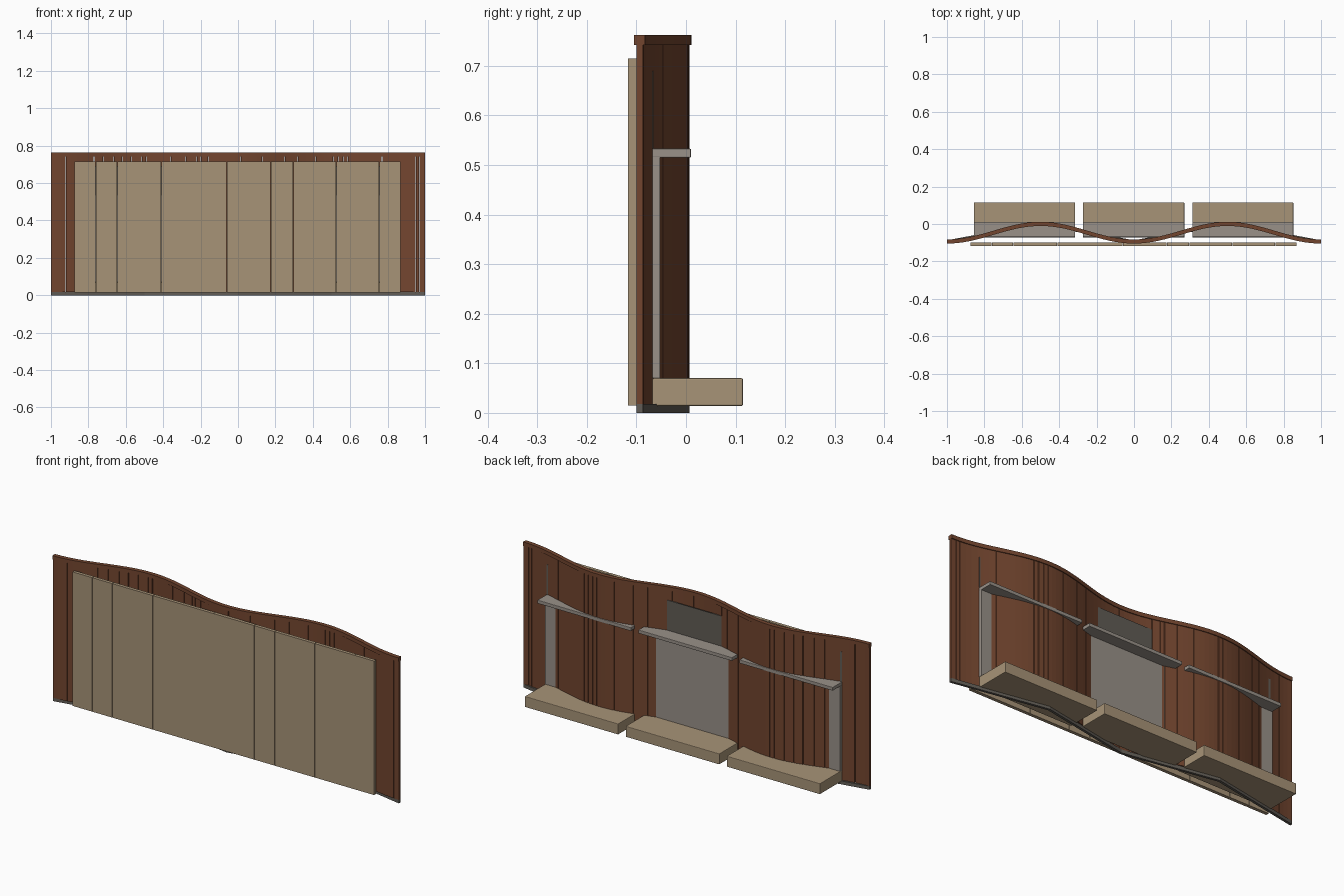
import bpy, bmesh, math

cube = bpy.data.objects.get("Cube")
if cube:
    bpy.data.objects.remove(cube, do_unlink=True)


def material(name, rgb):
    m = bpy.data.materials.new(name)
    m.use_nodes = True
    m.diffuse_color = (*rgb, 1)
    bsdf = next(n for n in m.node_tree.nodes if n.type == 'BSDF_PRINCIPLED')
    bsdf.inputs["Base Color"].default_value = (*rgb, 1)
    return m


BROWN = material("brown wood", (0.17, 0.06, 0.028))
TAN = material("tan board", (0.39, 0.295, 0.185))
GREY = material("warm grey", (0.32, 0.285, 0.25))
DARK = material("dark grey", (0.12, 0.108, 0.092))


def finish(name, bm, mat):
    bmesh.ops.recalc_face_normals(bm, faces=bm.faces)
    me = bpy.data.meshes.new(name)
    bm.to_mesh(me)
    bm.free()
    me.materials.append(mat)
    ob = bpy.data.objects.new(name, me)
    bpy.context.collection.objects.link(ob)
    return ob


def box(name, x, y, z, mat, bevel=0):
    bm = bmesh.new()
    bmesh.ops.create_cube(bm, size=1)
    for v in bm.verts:
        v.co = [r[0] if c < 0 else r[1] for c, r in zip(v.co, (x, y, z))]
    ob = finish(name, bm, mat)
    if bevel:
        mod = ob.modifiers.new("soft edges", 'BEVEL')
        mod.width = bevel
        mod.segments = 2
    return ob


def wave(x):
    return -0.0465 - 0.047 * math.cos(2 * math.pi * x)


def strip(bm, x0, x1, half, z0, z1, step):
    """Solid ribbon following the wave from x0 to x1."""
    n = max(1, math.ceil((x1 - x0) / step - 0.001))
    rings = []
    for i in range(n + 1):
        x = x0 + (x1 - x0) * i / n
        y = wave(x)
        rings.append([bm.verts.new((x, y + s * half, z))
                      for s, z in ((-1, z0), (1, z0), (1, z1), (-1, z1))])
    for a, b in zip(rings, rings[1:]):
        for k in range(4):
            j = (k + 1) % 4
            bm.faces.new((a[k], a[j], b[j], b[k]))
    bm.faces.new(rings[0])
    bm.faces.new(rings[-1])


# Wavy wall made of planks with narrow gaps
seams = [-0.92, -0.77, -0.72, -0.665, -0.62, -0.57, -0.515, -0.49, -0.36,
         -0.28, -0.22, -0.2, -0.16, 0.015, 0.13, 0.25, 0.32, 0.415, 0.51,
         0.535, 0.563, 0.587, 0.77, 0.95, 0.97]
ends = [-1] + seams + [1]
GAP = 0.0015
bm = bmesh.new()
for a, b in zip(ends, ends[1:]):
    strip(bm, a + (GAP if a > -1 else 0), b - (GAP if b < 1 else 0),
          0.0065, 0.018, 0.743, 0.03)
finish("wavy_wall_planks", bm, BROWN)

# Cap rail along the top
bm = bmesh.new()
strip(bm, -1, 1, 0.011, 0.742, 0.762, 0.03)
cap = finish("top_cap_rail", bm, BROWN)
for p in cap.data.polygons:
    p.use_smooth = abs(p.normal.z) < 0.5 and abs(p.normal.x) < 0.9
cap.data.set_sharp_from_angle(angle=math.radians(30))

# Angular base rail
bm = bmesh.new()
strip(bm, -1, 1, 0.0065, 0, 0.018, 0.5)
finish("base_rail", bm, DARK)

# Flat front boards
cuts = [-0.875, -0.76, -0.645, -0.41, -0.06, 0.175, 0.295, 0.525, 0.755, 0.87]
for i, (a, b) in enumerate(zip(cuts, cuts[1:])):
    box(f"front_board_{i + 1}", (a + 0.001, b - 0.001), (-0.117, -0.1),
        (0.015, 0.715), TAN)

# Three bays behind: bench, back panel, shelf and upper panel
for side, x in (("right", (-0.855, -0.315)), ("middle", (-0.273, 0.269)),
                ("left", (0.312, 0.852))):
    box(side + "_bench", x, (-0.068, 0.115), (0.014, 0.07), TAN, 0.003)
    box(side + "_back_panel", x, (-0.068, -0.052), (0.07, 0.516), GREY)
    box(side + "_shelf", x, (-0.068, 0.01), (0.515, 0.533), GREY, 0.002)
    box(side + "_upper_panel", x, (-0.071, -0.066), (0.533, 0.69), DARK)
